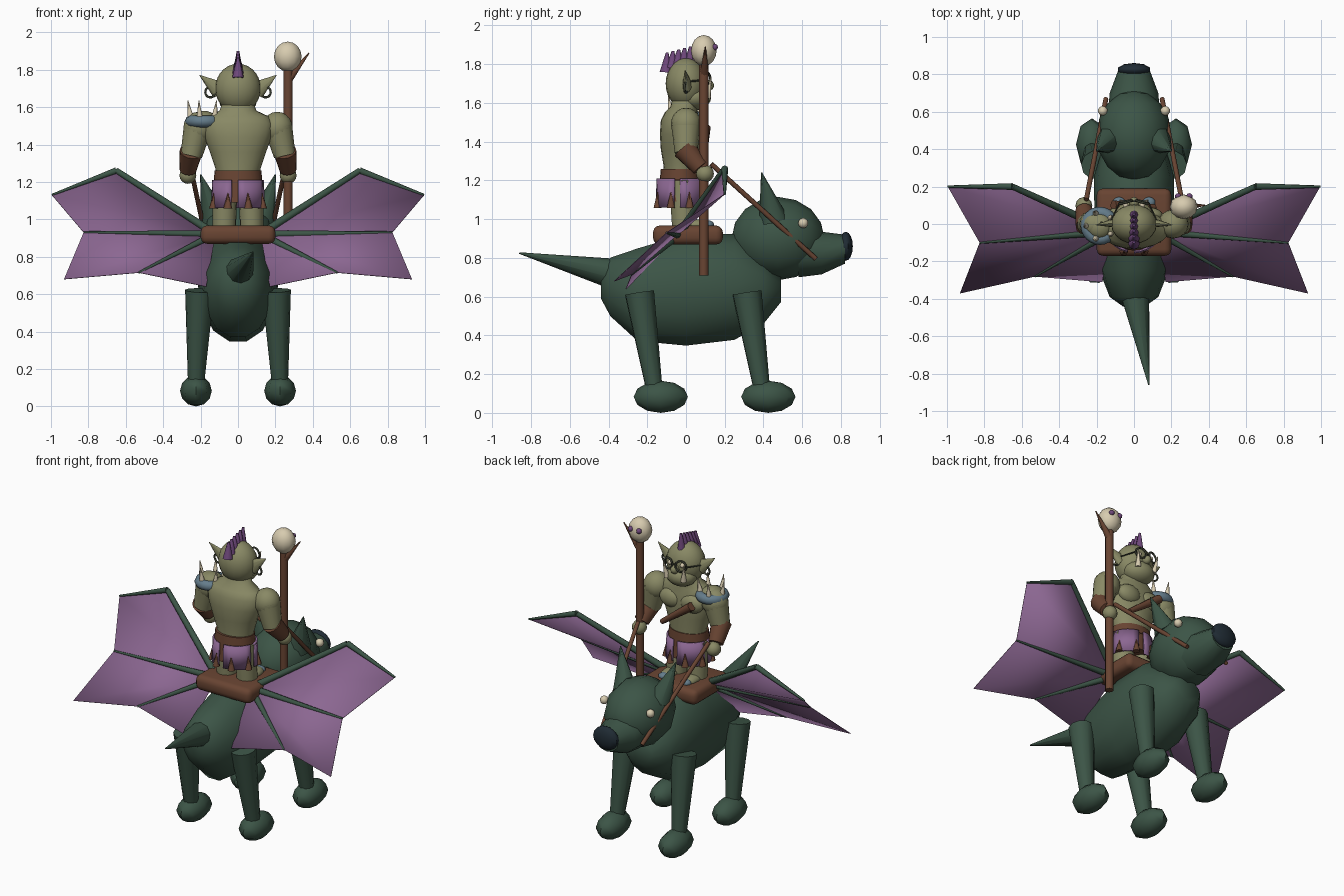
import bpy, bmesh, math
from mathutils import Vector, Matrix

if "Cube" in bpy.data.objects:
    bpy.data.objects.remove(bpy.data.objects["Cube"])


def material(name, *rgb):
    m = bpy.data.materials.new(name)
    m.diffuse_color = (*rgb, 1)
    m.use_nodes = True
    m.node_tree.nodes["Principled BSDF"].inputs["Base Color"].default_value = (*rgb, 1)
    return m


GREEN = material("dark green hide", .045, .09, .062)
SKIN = material("olive skin", .25, .25, .13)
PURPLE = material("wing purple", .26, .135, .285)
HAIR = material("hair purple", .16, .065, .2)
BROWN = material("leather brown", .14, .058, .032)
BONE = material("bone cream", .68, .6, .43)
STEEL = material("blue grey metal", .13, .205, .26)
NAVY = material("nose navy", .014, .024, .034)
DARK = material("dark metal", .04, .045, .03)


def finish(name, bm, mat, angle=60):
    mesh = bpy.data.meshes.new(name)
    bm.to_mesh(mesh)
    bm.free()
    mesh.materials.append(mat)
    mesh.polygons.foreach_set("use_smooth", [True] * len(mesh.polygons))
    mesh.set_sharp_from_angle(angle=math.radians(angle))
    ob = bpy.data.objects.new(name, mesh)
    bpy.context.scene.collection.objects.link(ob)
    return ob


def aim(direction):
    return Vector(direction).to_track_quat('Z', 'Y').to_matrix().to_4x4()


def ball(name, pos, size, mat, seg=16, rings=10, axis=(0, 0, 1)):
    bm = bmesh.new()
    bmesh.ops.create_uvsphere(bm, u_segments=seg, v_segments=rings, radius=1, matrix=aim(axis))
    bmesh.ops.transform(bm, verts=bm.verts, matrix=Matrix.Translation(pos) @ Matrix.Diagonal((*size, 1)))
    return finish(name, bm, mat)


def cone(name, a, b, r1, r2, mat, seg=10, flat=(1, 1, 1)):
    a, b = Vector(a), Vector(b)
    bm = bmesh.new()
    bmesh.ops.create_cone(bm, cap_ends=True, segments=seg, radius1=r1, radius2=r2, depth=(b - a).length)
    bmesh.ops.transform(bm, verts=bm.verts,
                        matrix=Matrix.Translation((a + b) / 2) @ Matrix.Diagonal((*flat, 1)) @ aim(b - a))
    return finish(name, bm, mat)


def ring(name, pos, axis, radius, thick, mat, seg=20):
    bm = bmesh.new()
    prev = bmesh.ops.create_circle(bm, segments=8, radius=thick)["verts"]
    bmesh.ops.transform(bm, verts=prev, matrix=Matrix.Translation((radius, 0, 0)) @ Matrix.Rotation(math.pi / 2, 4, 'X'))
    bmesh.ops.spin(bm, geom=bm.verts[:] + bm.edges[:], angle=2 * math.pi, steps=seg,
                   axis=(0, 0, 1), cent=(0, 0, 0), use_merge=True)
    bmesh.ops.remove_doubles(bm, verts=bm.verts, dist=1e-4)
    bmesh.ops.recalc_face_normals(bm, faces=bm.faces)
    bmesh.ops.transform(bm, verts=bm.verts, matrix=Matrix.Translation(pos) @ aim(axis))
    return finish(name, bm, mat)


def loft(name, stations, mat, along_y, seg=16):
    """Elliptical rings: (position on axis, centre, half width, half height)."""
    bm, rings = bmesh.new(), []
    for t, c, rx, r in stations:
        loop = []
        for i in range(seg):
            a = 2 * math.pi * i / seg
            u, v = rx * math.cos(a), c + r * math.sin(a)
            loop.append(bm.verts.new((u, t, v) if along_y else (u, v, t)))
        rings.append(loop)
    for p, q in zip(rings, rings[1:]):
        for i in range(seg):
            j = (i + 1) % seg
            bm.faces.new((p[i], p[j], q[j], q[i]))
    bm.faces.new(rings[0])
    bm.faces.new(rings[-1])
    bmesh.ops.recalc_face_normals(bm, faces=bm.faces)
    return finish(name, bm, mat)


# Beast body, head and tail
loft("beast_body", [(-.44, .66, .06, .07), (-.39, .65, .13, .155), (-.25, .61, .185, .245), (0, .635, .21, .295),
                    (.25, .65, .215, .28), (.4, .635, .17, .18), (.49, .64, .1, .07)], GREEN, True, 14)
ball("beast_head", (0, .475, .9), (.2, .24, .215), GREEN, 12, 8, (0, 1, 0))
loft("snout", [(.58, .84, .14, .14), (.7, .825, .13, .11), (.82, .845, .085, .075)], GREEN, True, 12)
ball("beast_nose", (0, .825, .86), (.09, .036, .075), NAVY, 10, 8)
cone("tail", (0, -.34, .71), (.08, -.86, .825), .085, .004, GREEN)

# Saddle
bm = bmesh.new()
bmesh.ops.create_cube(bm, size=1)
bmesh.ops.transform(bm, verts=bm.verts, matrix=Matrix.Translation((0, .01, .918)) @ Matrix.Diagonal((.4, .36, .098, 1)))
bmesh.ops.bevel(bm, geom=bm.edges[:], offset=.035, segments=3, affect='EDGES', profile=.5)
finish("saddle", bm, BROWN)

for s, side in ((1, "left"), (-1, "right")):
    # Beast limbs, ears, eyes and reins
    for y, end in ((-.24, "back"), (.315, "front")):
        cone(f"{side}_{end}_leg", (s * .205, y, .62), (s * .225, y + .08, .1), .078, .042, GREEN)
        ball(f"{side}_{end}_paw", (s * .225, y + .11, .083), (.085, .14, .083), GREEN, 8, 6)
    cone(f"{side}_beast_ear", (s * .125, .45, 1), (s * .2, .39, 1.24), .075, .003, GREEN, 8)
    ball(f"{side}_beast_eye", (s * .167, .605, .98), (.026,) * 3, BONE, 10, 8)
    cone(f"{side}_rein", (s * .255, .13, 1.285), (s * .15, .67, .795), .013, .013, BROWN, 8)

    # Wing membrane fanned out from its root, with bones
    root = (s * .12, -.04, .92)
    edge = [(s * x, y, z) for x, y, z in ((.65, .2, 1.26), (.995, .2, 1.13), (.825, -.1, .93), (.93, -.37, .68),
                                          (.53, -.28, .715), (.17, -.31, .64))]
    bm = bmesh.new()
    hub, *rim = [bm.verts.new(p) for p in (root, *edge)]
    for p, q in zip(rim, rim[1:]):
        bm.faces.new((hub, q, p) if s > 0 else (hub, p, q))
    wing = finish(f"{side}_wing_membrane", bm, PURPLE)
    thin = wing.modifiers.new("thickness", 'SOLIDIFY')
    thin.thickness, thin.offset = .004, 0
    cone(f"{side}_wing_arm", root, edge[0], .022, .016, GREEN, 8)
    cone(f"{side}_wing_tip_bone", edge[0], edge[1], .018, .006, GREEN, 8)
    cone(f"{side}_wing_middle_bone", root, edge[2], .022, .006, GREEN, 8)
    cone(f"{side}_wing_lower_bone", root, edge[4], .022, .006, GREEN, 8)

    # Rider limbs
    cone(f"{side}_rider_leg", (s * .073, -.01, .95), (s * .07, -.02, 1.2), .062, .068, SKIN, 14)
    ball(f"{side}_rider_foot", (s * .08, .05, .97), (.045, .085, .03), SKIN, 12, 8)
    ball(f"{side}_toe_cap", (s * .08, .115, .972), (.035, .03, .022), STEEL, 10, 6)
    ball(f"{side}_shoulder", (s * .21, 0, 1.49), (.082, .078, .085), SKIN)
    cone(f"{side}_upper_arm", (s * .215, 0, 1.49), (s * .25, 0, 1.34), .076, .058, SKIN, 16)
    cone(f"{side}_bracer", (s * .25, -.01, 1.365), (s * .268, .075, 1.265), .062, .046, BROWN, 14)
    ball(f"{side}_hand", (s * .268, .098, 1.235), (.045, .046, .045), SKIN, 12, 8)

    # Rider face
    cone(f"{side}_rider_ear", (s * .1, .01, 1.69), (s * .205, -.01, 1.77), .05, .002, SKIN, 10, (1, .5, 1))
    ring(f"{side}_earring", (s * .148, 0, 1.68), (.3, 1, 0), .028, .006, DARK)
    ring(f"{side}_spectacle_rim", (s * .045, .118, 1.72), (s * .25, 1, .1), .034, .006, DARK)
    ball(f"{side}_rider_eye", (s * .045, .1, 1.72), (.015,) * 3, BONE, 10, 6)
    cone(f"{side}_spectacle_arm", (s * .08, .11, 1.72), (s * .125, .01, 1.71), .005, .005, DARK, 6)
    cone(f"{side}_tusk", (s * .06, .11, 1.625), (s * .075, .13, 1.735), .018, .002, BONE, 8)

# Rider torso and head
loft("rider_torso", [(1.16, -.03, .115, .09), (1.27, -.025, .12, .09), (1.36, -.03, .15, .1), (1.44, -.03, .18, .105),
                     (1.51, -.03, .19, .1), (1.55, -.025, .165, .085), (1.58, -.01, .1, .07), (1.64, 0, .075, .07)],
     SKIN, False, 20)
for s, side in ((1, "left"), (-1, "right")):
    ball(f"{side}_chest_muscle", (s * .075, .045, 1.46), (.08, .045, .06), SKIN)
ball("rider_head", (0, 0, 1.7), (.122, .105, .132), SKIN, 20, 14)
ball("rider_jaw", (0, .045, 1.63), (.1, .085, .068), SKIN)
ball("rider_nose", (0, .115, 1.69), (.026, .03, .028), SKIN, 12, 8)
cone("spectacle_bridge", (-.015, .122, 1.725), (.015, .122, 1.725), .005, .005, DARK, 6)
for i in range(6):
    y = -.105 + i * .03
    base = 1.765 + .05 * math.sin(math.pi * (i + .5) / 6)
    cone(f"mohawk_spike_{i + 1}", (0, y, base - .02), (0, y + .008, 1.86 + .008 * i), .031, .007, HAIR, 8)

# Belt and split skirt
loft("belt", [(1.205, -.03, .13, .105), (1.26, -.03, .125, .1)], BROWN, False, 24)
loft("under_skirt", [(1.09, -.03, .13, .112), (1.21, -.03, .12, .1)], BROWN, False, 24)
bm = bmesh.new()
bmesh.ops.create_cone(bm, cap_ends=False, segments=24, radius1=.145, radius2=.138, depth=.15)
bmesh.ops.delete(bm, geom=[f for i, f in enumerate(bm.faces) if i % 6 == 0], context='FACES')
bmesh.ops.transform(bm, verts=bm.verts, matrix=Matrix.Translation((0, -.03, 1.135)) @ Matrix.Diagonal((1, .88, 1, 1)))
skirt = finish("skirt_panels", bm, PURPLE)
skirt.modifiers.new("thickness", 'SOLIDIFY').thickness = .01
for i in range(8):
    a = math.radians(22.5 + 45 * i)
    x, y = .142 * math.cos(a), -.03 + .126 * math.sin(a)
    cone(f"skirt_point_{i + 1}", (x, y, 1.058), (x * .98, y, 1.14), .024, .002, BROWN, 6)

# Shoulder guard with spikes
ring("shoulder_guard", (-.183, -.01, 1.524), (0, 0, 1), .07, .032, STEEL, 24)
ball("shoulder_guard_dome", (-.183, -.01, 1.53), (.07, .07, .05), SKIN)
for i in range(5):
    a = 2 * math.pi * i / 5 + math.pi
    x, y = math.cos(a), math.sin(a)
    cone(f"guard_spike_{i + 1}", (-.183 + .07 * x, -.01 + .07 * y, 1.54),
         (-.183 + .085 * x, -.01 + .085 * y, 1.635), .018, .002, BONE, 8)

# Club slung across the chest
cone("chest_club", (.11, .09, 1.31), (-.11, .1, 1.47), .016, .027, BROWN, 10)

# Skull staff
cone("staff", (.268, .092, .71), (.268, .092, 1.82), .025, .025, BROWN, 10)
ball("staff_skull", (.266, .092, 1.87), (.074, .066, .08), BONE, 12, 8)
cone("staff_twig", (.275, .095, 1.755), (.38, .1, 1.89), .022, .003, BROWN, 8)
for s, side in ((1, "left"), (-1, "right")):
    ball(f"staff_{side}_gem", (.266 + s * .03, .148, 1.888), (.017,) * 3, HAIR, 10, 6)
